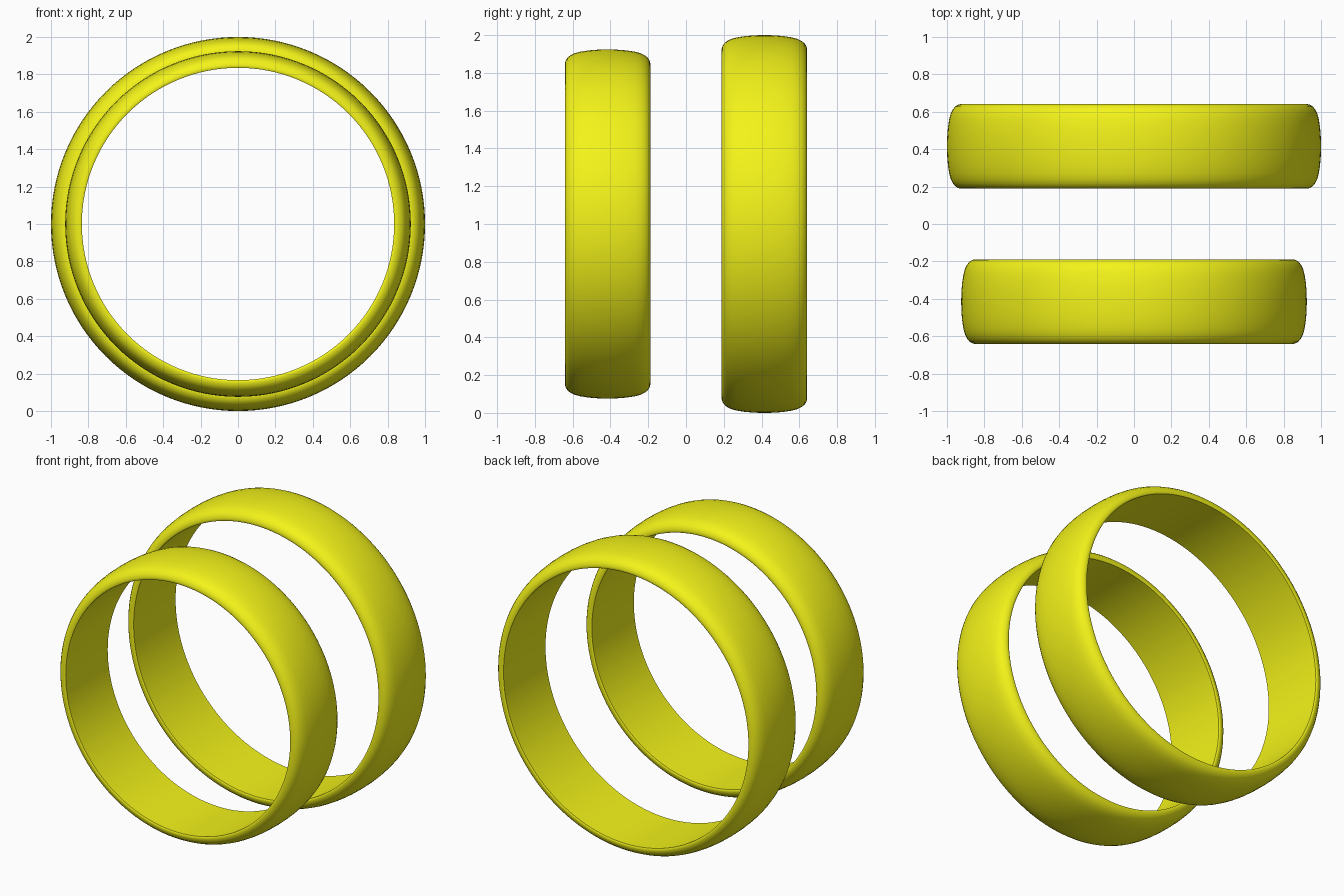
import bpy, bmesh, math

if "Cube" in bpy.data.objects:
    bpy.data.objects.remove(bpy.data.objects["Cube"])

SEGMENTS = 128
HALF = 0.2265      # half the band width

gold = bpy.data.materials.new("yellow_gold")
gold.diffuse_color = (0.9, 0.9, 0.01, 1)
gold.use_nodes = True
gold.node_tree.nodes["Principled BSDF"].inputs["Base Color"].default_value = gold.diffuse_color

# Half of the domed cross-section: (distance from mid-width, depth below the crown)
dome = [(0.0, 0.0), (0.05, 0.001), (0.10, 0.005), (0.145, 0.012), (0.175, 0.02),
        (0.197, 0.031), (0.212, 0.043), (0.222, 0.058), (HALF, 0.073), (HALF, 0.083),
        (0.223, 0.089)]


def make_band(name, y, radius):
    # Mirror the half profile into a closed cross-section
    profile = [(-a, d) for a, d in reversed(dome[1:])] + dome
    bm = bmesh.new()
    rings = []
    for i in range(SEGMENTS):
        t = 2 * math.pi * i / SEGMENTS
        rings.append([bm.verts.new(((radius - d) * math.cos(t), a,
                                    (radius - d) * math.sin(t))) for a, d in profile])
    n = len(profile)
    for i in range(SEGMENTS):
        r0, r1 = rings[i], rings[(i + 1) % SEGMENTS]
        for j in range(n):
            k = (j + 1) % n
            bm.faces.new((r0[j], r0[k], r1[k], r1[j]))
    bmesh.ops.recalc_face_normals(bm, faces=bm.faces)
    mesh = bpy.data.meshes.new(name)
    bm.to_mesh(mesh)
    bm.free()
    mesh.materials.append(gold)
    band = bpy.data.objects.new(name, mesh)
    band.location = (0, y, 1.0)
    bpy.context.collection.objects.link(band)
    bpy.ops.object.select_all(action='DESELECT')
    band.select_set(True)
    bpy.context.view_layer.objects.active = band
    bpy.ops.object.shade_smooth_by_angle(angle=math.radians(35))


# Smaller band in front, larger band behind, on one axis
make_band("small_ring", -0.415, 0.924)
make_band("large_ring", 0.415, 1.0)
